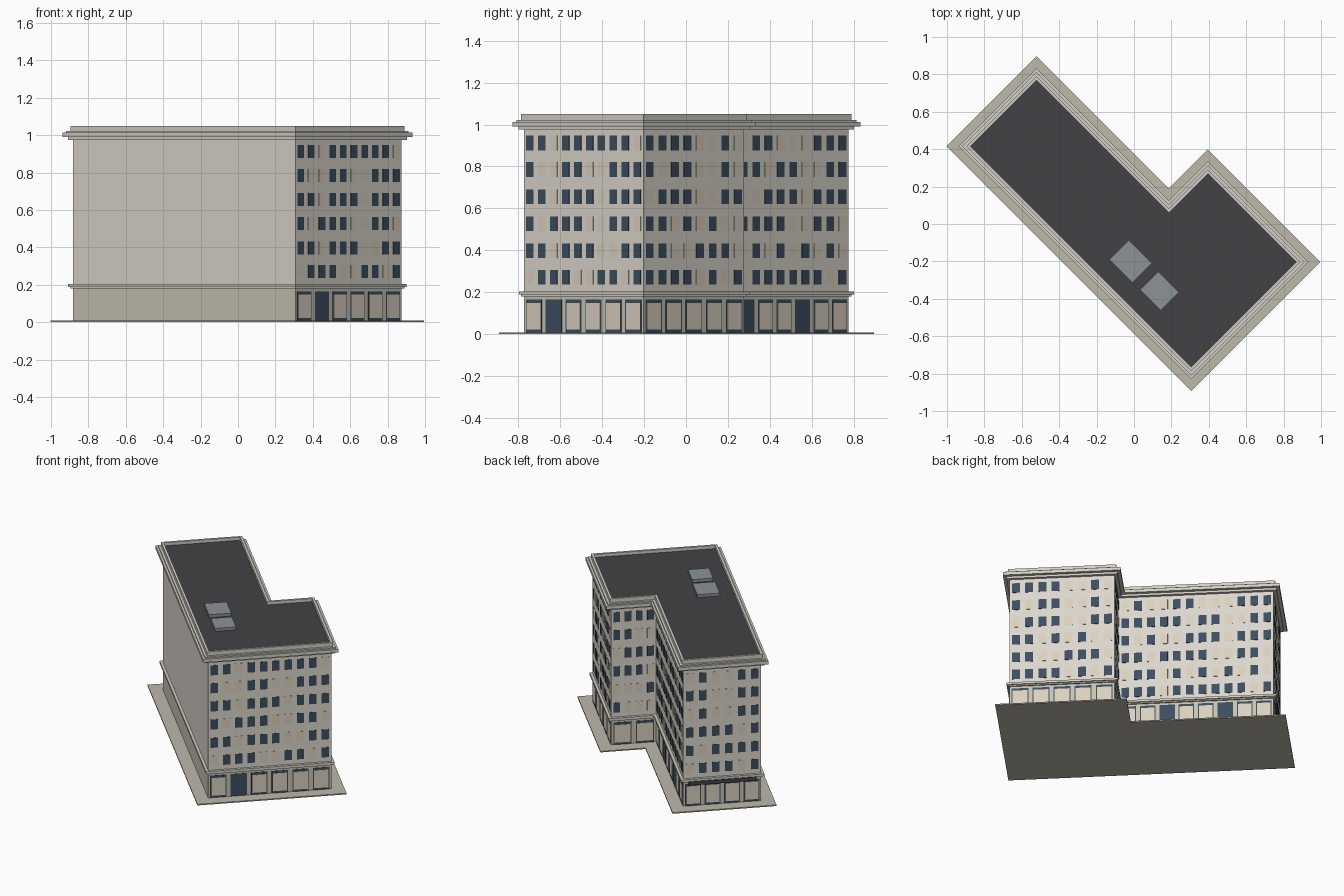
import bpy, bmesh, math, random
from mathutils import Vector

if "Cube" in bpy.data.objects:
    bpy.data.objects.remove(bpy.data.objects["Cube"])

random.seed(4)
R = math.sqrt(0.5)


def material(name, r, g, b):
    m = bpy.data.materials.new(name)
    m.diffuse_color = (r, g, b, 1)
    m.use_nodes = True
    m.node_tree.nodes["Principled BSDF"].inputs["Base Color"].default_value = m.diffuse_color
    return m


STONE = material("stone", 0.72, 0.68, 0.61)
GROUND = material("ground_stone", 0.58, 0.55, 0.45)
TRIM = material("trim", 0.66, 0.63, 0.57)
PAVING = material("paving", 0.52, 0.48, 0.40)
ROOF = material("roofing", 0.055, 0.053, 0.06)
GLASS = material("dark_glass", 0.045, 0.075, 0.115)
BLIND = material("blind", 0.70, 0.63, 0.52)
METAL = material("grey_metal", 0.26, 0.29, 0.31)


def to_xy(u, v):
    return Vector(((u + v) * R, (u - v) * R, 0))


def footprint(d):
    # L-shaped plan, turned 45 degrees, grown outward by d
    u0, u1, u2 = -0.33 - d, 0.18 + d, 0.475 + d
    v0, v1, v2 = -0.918 - d, 0.083 - d, 0.763 + d
    return [to_xy(*p) for p in ((u0, v0), (u0, v2), (u2, v2), (u2, v1), (u1, v1), (u1, v0))]


def finish(name, bm, mat):
    bmesh.ops.recalc_face_normals(bm, faces=bm.faces)
    me = bpy.data.meshes.new(name)
    bm.to_mesh(me)
    bm.free()
    me.materials.append(mat)
    ob = bpy.data.objects.new(name, me)
    bpy.context.collection.objects.link(ob)


def extrude_into(bm, pts, z0, z1):
    f = bm.faces.new([bm.verts.new((p.x, p.y, z0)) for p in pts])
    new = bmesh.ops.extrude_face_region(bm, geom=[f], use_keep_orig=True)["geom"]
    bmesh.ops.translate(bm, vec=(0, 0, z1 - z0),
                        verts=[g for g in new if isinstance(g, bmesh.types.BMVert)])


def layer(name, d, z0, z1, mat):
    bm = bmesh.new()
    extrude_into(bm, footprint(d), z0, z1)
    finish(name, bm, mat)


# Stacked masses, from pavement to roof
for args in (("pavement", 0.085, 0, 0.008, PAVING),
             ("ground_floor", 0, 0.008, 0.18, GROUND),
             ("string_course_lower", 0.010, 0.18, 0.188, TRIM),
             ("string_course", 0.018, 0.188, 0.203, TRIM),
             ("upper_walls", 0, 0.203, 0.975, STONE),
             ("cornice_lower", 0.019, 0.975, 0.990, TRIM),
             ("cornice", 0.040, 0.990, 1.013, TRIM),
             ("cornice_cap", 0.026, 1.013, 1.022, TRIM),
             ("roof_deck", -0.003, 1.022, 1.028, ROOF)):
    layer(*args)

# Parapet ring around the roof
bm = bmesh.new()
rings = [[bm.verts.new((p.x, p.y, z)) for p in footprint(d)]
         for d, z in ((0.010, 1.022), (0.010, 1.05), (-0.006, 1.05), (-0.006, 1.022))]
for k in range(4):
    a, b = rings[k], rings[(k + 1) % 4]
    for i in range(6):
        j = (i + 1) % 6
        bm.faces.new((a[i], a[j], b[j], b[i]))
finish("parapet", bm, TRIM)

# Roof hatches
for i, (u0, u1, v0, v1) in enumerate(((-0.228, -0.081, 0.040, 0.216), (-0.226, -0.088, 0.272, 0.428))):
    bm = bmesh.new()
    extrude_into(bm, [to_xy(u0, v0), to_xy(u0, v1), to_xy(u1, v1), to_xy(u1, v0)], 1.026, 1.049)
    finish("roof_hatch_%d" % (i + 1), bm, METAL)


def panel(bm, wall, s, w, z0, z1, out):
    # thin box on a wall, centred at distance s along it
    p, q = wall
    t = (q - p).normalized()
    n = Vector((t.y, -t.x, 0))
    c = p + t * s
    a, b = c - t * w / 2, c + t * w / 2
    extrude_into(bm, [a - n * 0.004, b - n * 0.004, b + n * out, a + n * out], z0, z1)


P = footprint(0)
# wall start corner, window columns, shop bays, door bays, dark window pattern from top floor down
FACADES = (
    (1, 10, 6, (1,), "1101111110 1001100111 1101110111 1011100110 1101110011 0111001101"),
    (2, 8, 5, (), "11110010 10110010 01110011 11010100 11001110 11110101"),
    (3, 4, 2, (), ""),
    (4, 12, 8, (2, 5), "010011000111 111110110011 101001110111 110111100110 011010101010 111011111101"),
    (5, 6, 4, (), ""),
)
FLOORS = (0.912, 0.785, 0.655, 0.527, 0.397, 0.270)

dark, light, frames, blinds = (bmesh.new() for _ in range(4))
for start, cols, bays, doors, pattern in FACADES:
    wall = (P[start], P[(start + 1) % 6])
    length = (wall[1] - wall[0]).length
    rows = pattern.split()
    # upper windows
    for r, z in enumerate(FLOORS):
        for c in range(cols):
            is_dark = rows[r][c] == "1" if rows else random.random() < 0.6
            panel(dark if is_dark else light, wall, (c + 0.5) * length / cols,
                  0.6 * length / cols, z - 0.035, z + 0.035, 0.002)
    # shopfronts and doors
    pitch = length / bays
    for b in range(bays):
        s = (b + 0.5) * pitch
        panel(frames, wall, s, 0.80 * pitch, 0.008, 0.165, 0.002)
        if b not in doors:
            panel(blinds, wall, s, 0.70 * pitch, 0.022, 0.148, 0.004)
finish("dark_windows", dark, GLASS)
finish("light_windows", light, BLIND)
finish("shop_frames_and_doors", frames, GLASS)
finish("shop_blinds", blinds, BLIND)

# Fascia board on the narrow end
bm = bmesh.new()
end = (P[5], P[0])
panel(bm, end, (end[1] - end[0]).length / 2, 0.44, 0.160, 0.186, 0.019)
finish("fascia_board", bm, ROOF)
